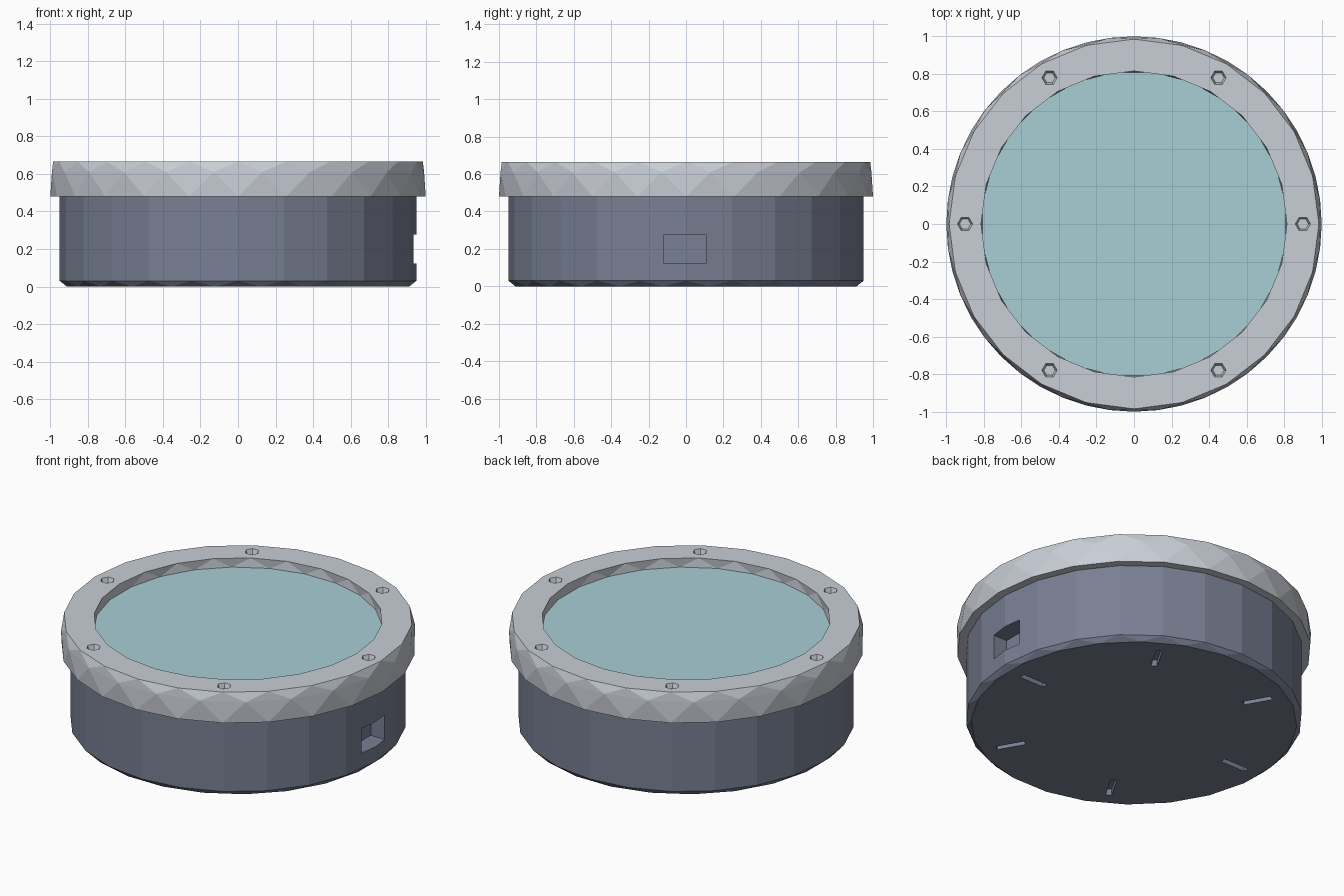
import bpy, bmesh
from math import pi, cos, sin
from mathutils import Matrix, Vector

if "Cube" in bpy.data.objects:
    bpy.data.objects.remove(bpy.data.objects["Cube"])

SIDES = 24


def material(name, rgb):
    m = bpy.data.materials.new(name)
    m.use_nodes = True
    m.diffuse_color = (*rgb, 1)
    m.node_tree.nodes["Principled BSDF"].inputs["Base Color"].default_value = (*rgb, 1)
    return m


def finish(name, bm, mat=None):
    bmesh.ops.recalc_face_normals(bm, faces=bm.faces)
    mesh = bpy.data.meshes.new(name)
    bm.to_mesh(mesh)
    bm.free()
    ob = bpy.data.objects.new(name, mesh)
    bpy.context.collection.objects.link(ob)
    if mat:
        mesh.materials.append(mat)
    return ob


def lathe(name, profile, mat, closed=False):
    """Spin (radius, height, twist) points; twisted loops give triangular facets."""
    bm = bmesh.new()
    loops = []
    for r, z, twist in profile:
        angles = [(i + twist) * 2 * pi / SIDES for i in range(SIDES)]
        loops.append([bm.verts.new((r * cos(a), r * sin(a), z)) for a in angles])
    pairs = list(zip(loops, loops[1:]))
    if closed:
        pairs.append((loops[-1], loops[0]))
    else:
        bm.faces.new(loops[0])
        bm.faces.new(loops[-1])
    twists = [p[2] for p in profile]
    for k, (a, b) in enumerate(pairs):
        # keep the zigzag leaning the right way when the twist steps back
        if twists[k] > twists[(k + 1) % len(twists)]:
            a, b = b, a
        for i in range(SIDES):
            j = (i + 1) % SIDES
            bm.faces.new((a[i], a[j], b[i]))
            bm.faces.new((b[i], a[j], b[j]))
    bmesh.ops.dissolve_limit(bm, angle_limit=0.01, verts=bm.verts, edges=bm.edges)
    return finish(name, bm, mat)


def add_box(bm, centre, size, angle=0):
    mat = (Matrix.Rotation(angle, 4, "Z") @ Matrix.Translation(Vector(centre))
           @ Matrix.Diagonal((*size, 1)))
    bmesh.ops.create_cube(bm, size=1, matrix=mat)


def carve(target, bm):
    """Subtract the shapes in bm from the target."""
    cutter = finish("cutter", bm)
    cutter.hide_render = True
    mod = target.modifiers.new("carve", "BOOLEAN")
    mod.operation = "DIFFERENCE"
    mod.solver = "EXACT"
    mod.object = cutter
    bpy.context.view_layer.objects.active = target
    bpy.ops.object.modifier_apply(modifier=mod.name)
    bpy.data.objects.remove(cutter)


slate = material("slate blue metal", (0.19, 0.215, 0.295))
silver = material("light silver", (0.58, 0.61, 0.67))
aqua = material("pale aqua glass", (0.39, 0.62, 0.66))

# Housing drum with a small chamfer at the foot
housing = lathe("housing", [(0.92, 0, 0.5), (0.95, 0.03, 0), (0.95, 0.5, 0)], slate)

# Side port and the radial slots in the underside
cuts = bmesh.new()
add_box(cuts, (0.95, -0.005, 0.2), (0.22, 0.225, 0.155))
for i in range(6):
    add_box(cuts, (0.74, 0, 0), (0.17, 0.035, 0.08), i * pi / 3)
carve(housing, cuts)

# Faceted bezel ring
bezel = lathe("bezel_ring", [
    (1.0, 0.48, 0), (1.0, 0.61, 0.5), (0.985, 0.665, 0),
    (0.815, 0.665, 0), (0.815, 0.605, 0.5), (0.815, 0.48, 0.5)], silver, closed=True)

# Six hexagonal screw sockets in the bezel
sockets = bmesh.new()
for i in range(6):
    a = i * pi / 3
    bmesh.ops.create_cone(
        sockets, cap_ends=True, segments=6, radius1=0.03, radius2=0.052, depth=0.06,
        matrix=Matrix.Translation((0.9 * cos(a), 0.9 * sin(a), 0.665))
        @ Matrix.Rotation(pi / 2, 4, "Z"))
carve(bezel, sockets)

# Glass window set below the bezel top
lathe("glass_window", [(0.83, 0.57, 0), (0.83, 0.607, 0)], aqua)
